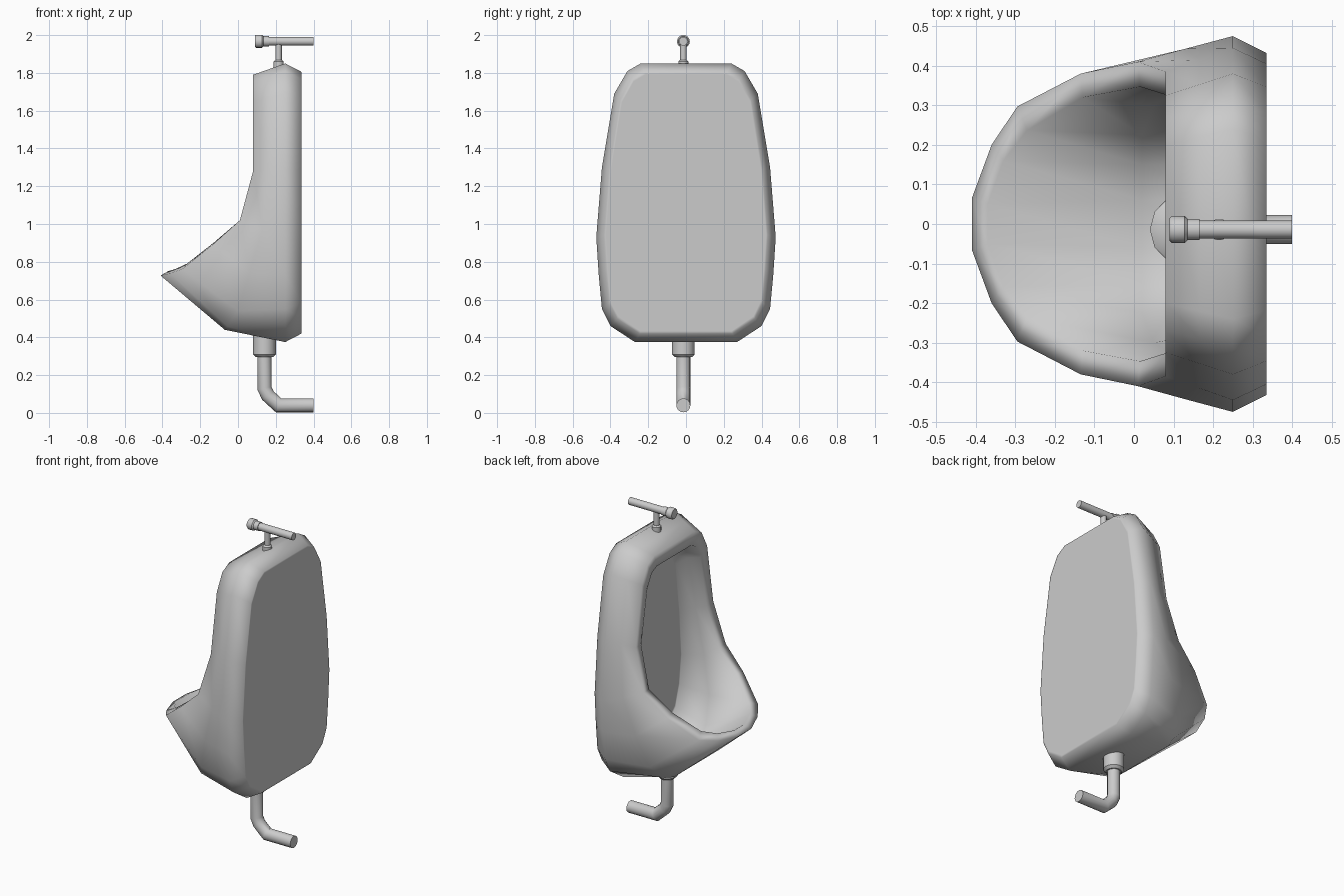
import bpy, bmesh, math
from mathutils import Vector

if "Cube" in bpy.data.objects:
    bpy.data.objects.remove(bpy.data.objects["Cube"])


def finish(name, bm, angle):
    bmesh.ops.recalc_face_normals(bm, faces=bm.faces)
    me = bpy.data.meshes.new(name)
    bm.to_mesh(me)
    bm.free()
    ob = bpy.data.objects.new(name, me)
    bpy.context.collection.objects.link(ob)
    bpy.ops.object.select_all(action='DESELECT')
    ob.select_set(True)
    bpy.context.view_layer.objects.active = ob
    bpy.ops.object.shade_smooth_by_angle(angle=math.radians(angle))
    return ob


def skin(name, rings, angle):
    """Join equal-sized closed rings with quads and cap both ends."""
    bm = bmesh.new()
    loops = [[bm.verts.new(p) for p in r] for r in rings]
    n = len(loops[0])
    for a, b in zip(loops, loops[1:]):
        for i in range(n):
            j = (i + 1) % n
            bm.faces.new((a[i], a[j], b[j], b[i]))
    bm.faces.new(loops[0])
    bm.faces.new(loops[-1])
    return finish(name, bm, angle)


def mirrored(half):
    return half + [(x, -y, z) for x, y, z in reversed(half)]


def inset(half, s, zc):
    return [(x, y * s, zc + (z - zc) * s) for x, y, z in half]


def tube(name, stations, n=16):
    """Round tube in an xz plane; stations are (x, z, radius)."""
    y0 = -0.014
    pts = [Vector((x, 0, z)) for x, z, r in stations]
    dirs = [(b - a).normalized() for a, b in zip(pts, pts[1:])]
    rings = []
    for i, (x, z, r) in enumerate(stations):
        d0, d1 = dirs[max(i - 1, 0)], dirs[min(i, len(dirs) - 1)]
        t = (d0 + d1).normalized()
        side = Vector((-t.z, 0, t.x)) / max(t.dot(d1), 0.5)
        ring = []
        for k in range(n):
            a = 2 * math.pi * k / n
            p = pts[i] + side * r * math.cos(a)
            ring.append((p.x, y0 + r * math.sin(a), p.z))
        rings.append(ring)
    return skin(name, rings, 40)


# Porcelain body: rings run from back plate, over the rim, into the bowl
wide = [(.24, 1.85), (.31, 1.81), (.38, 1.69), (.445, 1.3), (.475, .93),
        (.462, .73), (.445, .55), (.40, .46), (.27, .375)]
wide = [(.25, y, z) for y, z in wide]
back = [(.335, y * .91, 1.115 + (z - 1.115) * .94) for x, y, z in wide]
outer = [(.08, .20, 1.79), (.08, .27, 1.755), (.08, .325, 1.65),
         (.08, .385, 1.28), (.01, .41, 1.02), (-.135, .38, .89),
         (-.295, .297, .762), (-.36, .2, .738), (-.41, .065, .727)]
belly = [tuple((a + b) / 2 for a, b in zip(p, q))
         for p, q in zip(wide[:4], outer[:4])]
belly += [(.13, .443, .97), (.06, .415, .74), (0, .365, .54),
          (-.055, .29, .458), (-.07, .22, .44)]
inner = [(.085, .17, 1.71), (.085, .22, 1.685), (.085, .265, 1.6),
         (.085, .325, 1.27), (.015, .347, 1.02), (-.13, .32, .90),
         (-.27, .237, .79), (-.33, .16, .762), (-.37, .05, .75)]
bowl = [(.16, .165, 1.69), (.16, .21, 1.665), (.16, .255, 1.58),
        (.15, .31, 1.25), (.11, .335, .95), (.05, .30, .73),
        (.02, .225, .57), (.02, .15, .51), (.02, .06, .485)]
floor = [(.22, .13, 1.65), (.22, .17, 1.62), (.22, .21, 1.54),
         (.22, .25, 1.23), (.22, .27, .95), (.22, .25, .77),
         (.22, .21, .64), (.22, .15, .58), (.22, .07, .555)]
skin("urinal_body",
     [mirrored(r) for r in (inset(back, .98, 1.115), back, wide, belly, outer,
                            inner, bowl, floor, inset(floor, .96, 1.06))], 130)

# Drain cover on the bowl floor
tube("drain_cover", [(.13, .45, .09), (.13, .515, .09), (.13, .54, .055)], 12)

# Waste pipe with collar
tube("waste_collar", [(.14, .44, .06), (.14, .31, .06), (.14, .295, .045)])
tube("waste_pipe", [(.14, .32, .037), (.14, .13, .037), (.158, .092, .037),
                    (.215, .04, .037), (.40, .04, .037)])

# Flush inlet, supply pipe and stop knob
tube("inlet_collar", [(.215, 1.81, .027), (.215, 1.86, .027), (.215, 1.868, .018)])
tube("inlet_pipe", [(.215, 1.84, .017), (.215, 1.97, .017)])
tube("supply_pipe", [(.15, 1.967, .023), (.40, 1.967, .023)])
tube("stop_knob", [(.09, 1.967, .029), (.096, 1.967, .034), (.128, 1.967, .034),
                   (.135, 1.967, .027), (.165, 1.967, .027)])
